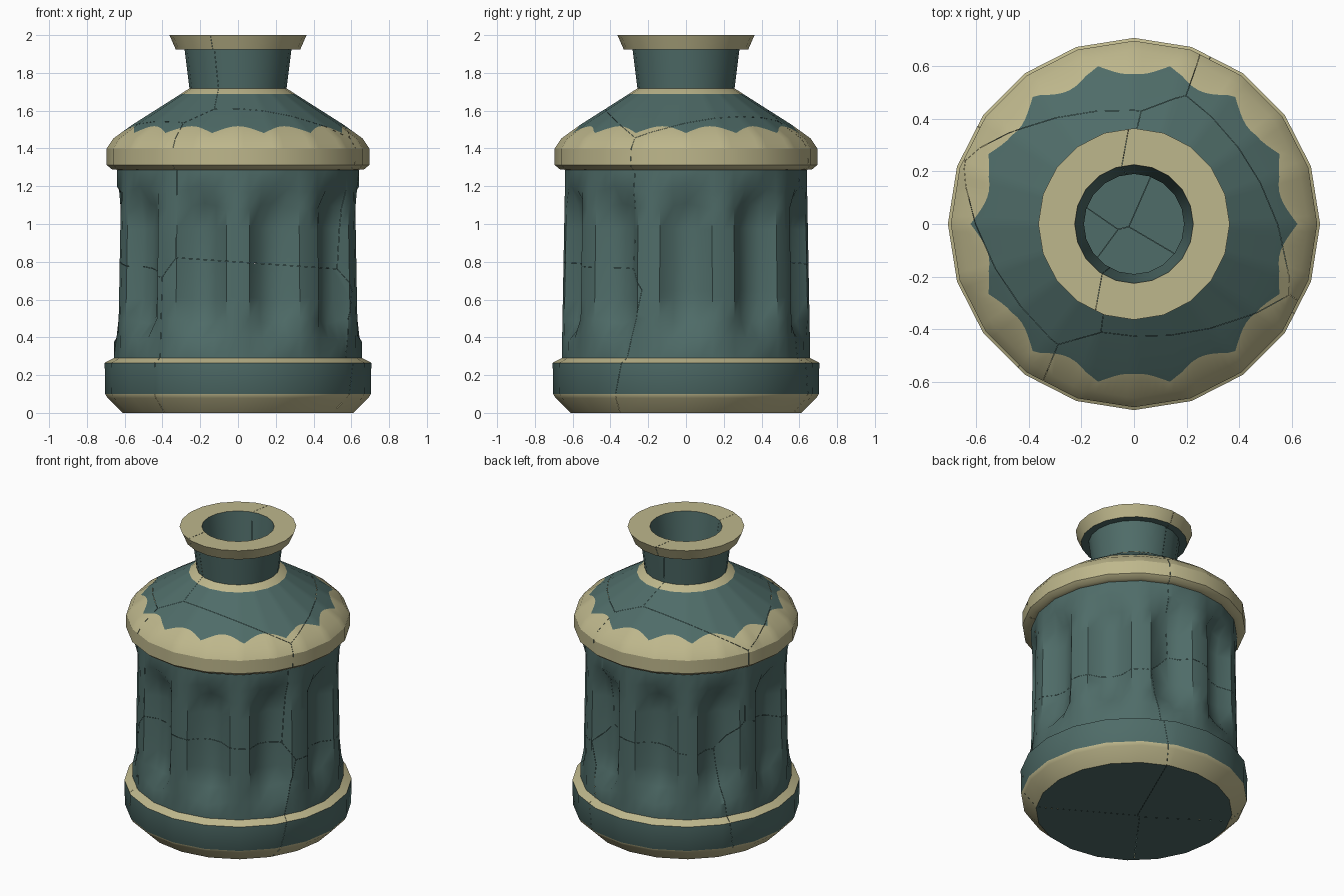
import bpy, bmesh, math
from mathutils import Vector

if "Cube" in bpy.data.objects:
    bpy.data.objects.remove(bpy.data.objects["Cube"])

SIDES = 20
TEAL, CREAM = 0, 1


def make_mat(name, rgb):
    m = bpy.data.materials.new(name)
    m.diffuse_color = (*rgb, 1)
    m.use_nodes = True
    m.node_tree.nodes["Principled BSDF"].inputs["Base Color"].default_value = m.diffuse_color
    return m


mats = [make_mat("dark teal glaze", (0.078, 0.150, 0.139)),
        make_mat("cream glaze", (0.515, 0.474, 0.262))]
jar = bmesh.new()


def ring_point(r, ang, z):
    """Point on a 20-sided ring, also between its corners."""
    step = 2 * math.pi / SIDES
    k = math.cos(step / 2) / math.cos((ang + 1e-9) % step - step / 2)
    return Vector((r * k * math.cos(ang), r * k * math.sin(ang), z))


def skin(rows, colours):
    """Join closed rows of points with quads, one colour per band."""
    vs = [[jar.verts.new(p) for p in row] for row in rows]
    n = len(rows[0])
    for i, col in enumerate(colours):
        for j in range(n):
            k = (j + 1) % n
            f = jar.faces.new((vs[i][j], vs[i][k], vs[i + 1][k], vs[i + 1][j]))
            f.material_index = col


def lathe(profile, colours):
    angs = [2 * math.pi * j / SIDES for j in range(SIDES)]
    skin([[ring_point(r, a, z) for a in angs] for r, z in profile], colours)


# Base: teal underside, cream chamfer, teal wall, cream upper band
lathe([(0, 0), (0.61, 0), (0.69, 0.078), (0.703, 0.10), (0.706, 0.265), (0.655, 0.292)],
      [TEAL, CREAM, CREAM, TEAL, CREAM])

# Body: ten scooped niches between upright ribs
cols = []                       # (angle, scoop amount, height drop at the niche ends)
for p in range(10):
    for off, scoop, drop in ((-18, 0, 0.03), (-12.5, 0, 0.03), (-6.5, 0.75, 0.015),
                             (0, 1, 0), (6.5, 0.75, 0.015), (12.5, 0, 0.03)):
        cols.append((math.radians(36 * p + off), scoop, drop))


def body_radius(z):
    return 0.657 - 0.017 * (z - 0.29)


rows = [[ring_point(0.657, a, 0.29) for a, s, d in cols]]
for z, depth, side in ((0.378, 0, 1), (0.47, 0.8, 1), (0.60, 1, 0.4), (0.98, 1, -0.4),
                       (1.11, 0.8, -1), (1.20, 0, -1)):
    rows.append([ring_point(body_radius(z) - 0.09 * depth * s, a, z + d * side)
                 for a, s, d in cols])
rows.append([ring_point(0.64, a, 1.287) for a, s, d in cols])
skin(rows, [TEAL] * 7)

# Collar underside and rim
lathe([(0.64, 1.287), (0.668, 1.29), (0.695, 1.312), (0.695, 1.40)], [CREAM] * 3)

# Shoulder with a scalloped colour border of fourteen points
angs = [2 * math.pi * j / 140 for j in range(140)]
border = []
for a in angs:
    r = 0.57 + 0.05 * (1 - abs(math.sin(7 * a)))
    border.append(ring_point(r, a, 1.525 - (r - 0.56) * 0.72))
shoulder = [[ring_point(r, a, z) for a in angs]
            for r, z in ((0.695, 1.40), (0.66, 1.453), (0.56, 1.525), (0.305, 1.687))]
shoulder.insert(2, border)
skin(shoulder, [CREAM, CREAM, TEAL, TEAL])

# Neck ring, neck, flared lip and the hollow inside
lathe([(0.305, 1.687), (0.265, 1.713), (0.257, 1.717), (0.283, 1.925), (0.33, 1.925),
       (0.363, 2.0), (0.225, 2.0), (0.19, 1.72), (0.24, 1.64), (0.50, 1.44),
       (0.50, 0.12), (0, 0.12)],
      [CREAM, CREAM, TEAL, TEAL, CREAM, CREAM] + [TEAL] * 5)
bmesh.ops.remove_doubles(jar, verts=jar.verts[:], dist=1e-4)

# Cracks: split the jar into shards around these centres
shards = {
    "upper_front": (0.15, -0.6, 1.15), "lower_front": (0.1, -0.6, 0.43),
    "upper_left": (-0.7, -0.25, 1.15), "lower_left": (-0.65, -0.05, 0.45),
    "upper_right": (0.6, 0.25, 1.1), "lower_right": (0.6, 0.25, 0.2),
    "upper_back": (-0.3, 0.6, 1.15), "lower_back": (-0.2, 0.6, 0.35),
    "neck_left": (-0.35, 0.05, 1.85), "neck_right": (0.2, -0.05, 1.9),
}
GAP = 0.0006
for name, c in shards.items():
    c = Vector(c)
    part = jar.copy()
    for other in shards.values():
        d = Vector(other) - c
        if d.length < 1e-6:
            continue
        n = d.normalized()
        bmesh.ops.bisect_plane(part, geom=part.verts[:] + part.edges[:] + part.faces[:],
                               dist=1e-6, plane_co=c + d / 2 - n * GAP, plane_no=n,
                               clear_outer=True)
    for f in part.faces:
        f.smooth = True
    me = bpy.data.meshes.new("jar_" + name)
    part.to_mesh(me)
    part.free()
    for m in mats:
        me.materials.append(m)
    me.set_sharp_from_angle(angle=math.radians(38))
    ob = bpy.data.objects.new("jar_" + name, me)
    bpy.context.collection.objects.link(ob)
jar.free()
